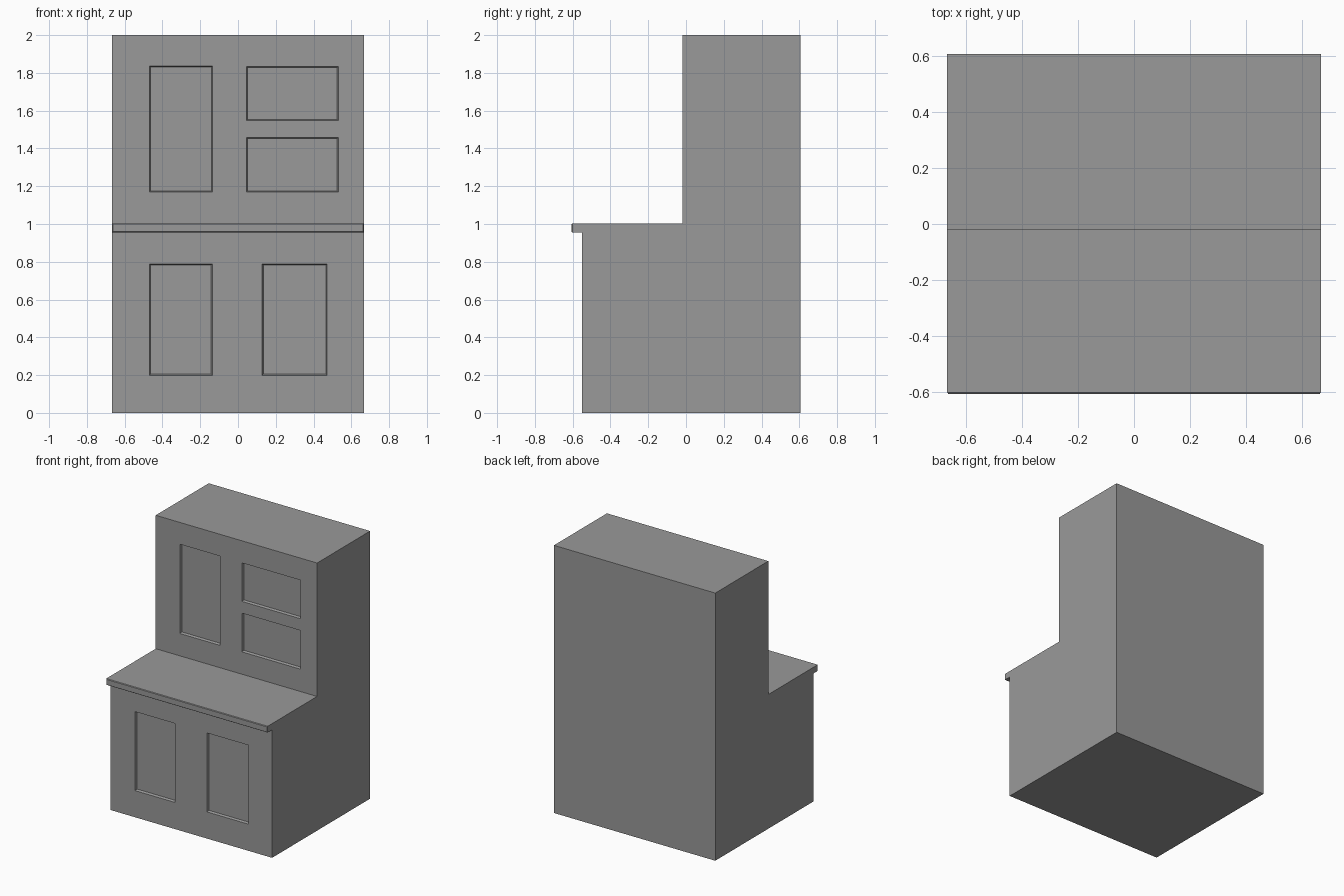
import bpy, bmesh

if "Cube" in bpy.data.objects:
    bpy.data.objects.remove(bpy.data.objects["Cube"])

HALF_W = 0.667
DEPTH, TAPER = 0.018, 0.006


def finish(bm, name):
    bmesh.ops.recalc_face_normals(bm, faces=bm.faces)
    mesh = bpy.data.meshes.new(name)
    bm.to_mesh(mesh)
    bm.free()
    obj = bpy.data.objects.new(name, mesh)
    bpy.context.collection.objects.link(obj)
    return obj


# Cabinet body: stepped side profile (y, z) swept across the width
profile = [(-0.55, 0), (0.607, 0), (0.607, 2), (-0.019, 2), (-0.019, 1.003),
           (-0.602, 1.003), (-0.602, 0.956), (-0.55, 0.956)]
bm = bmesh.new()
side = bm.faces.new([bm.verts.new((-HALF_W, y, z)) for y, z in profile])
swept = bmesh.ops.extrude_face_region(bm, geom=[side], use_keep_orig=True)
bmesh.ops.translate(bm, vec=(2 * HALF_W, 0, 0),
                    verts=[v for v in swept["geom"] if isinstance(v, bmesh.types.BMVert)])
bmesh.ops.recalc_face_normals(bm, faces=bm.faces)

# Chamfered front edge of the countertop
lip = [f for f in bm.faces if f.calc_center_median().y < -0.6]
bmesh.ops.inset_region(bm, faces=lip, thickness=0.004, depth=0.005,
                       use_even_offset=True, use_boundary=True)
body = finish(bm, "cabinet_body")
paint = bpy.data.materials.new("dark_grey")
paint.diffuse_color = (0.32, 0.32, 0.32, 1)
paint.use_nodes = True
paint.node_tree.nodes["Principled BSDF"].inputs["Base Color"].default_value = paint.diffuse_color
body.data.materials.append(paint)


# Tapered cutter for one recessed panel, smaller at the back
def panel_cutter(bm, front, x0, x1, z0, z1):
    rings = []
    for y, g in ((-DEPTH, -TAPER), (DEPTH, TAPER)):
        rings.append([bm.verts.new((x, front + y, z)) for x, z in
                      ((x0 + g, z0 + g), (x1 - g, z0 + g), (x1 - g, z1 - g), (x0 + g, z1 - g))])
    a, b = rings
    bm.faces.new(a)
    bm.faces.new(b)
    for i in range(4):
        j = (i + 1) % 4
        bm.faces.new((a[i], a[j], b[j], b[i]))


# Door and drawer panels: front y, x range, z range
panels = [(-0.019, -0.468, -0.134, 1.17, 1.837),
          (-0.019, 0.045, 0.531, 1.547, 1.835),
          (-0.019, 0.045, 0.531, 1.17, 1.459),
          (-0.55, -0.468, -0.136, 0.199, 0.789),
          (-0.55, 0.128, 0.472, 0.199, 0.789)]
bm = bmesh.new()
for p in panels:
    panel_cutter(bm, *p)
cutter = finish(bm, "panel_cutters")
cutter.hide_render = True

# Carve the panels and drop the cutter
mod = body.modifiers.new("panels", 'BOOLEAN')
mod.operation, mod.solver, mod.object = 'DIFFERENCE', 'EXACT', cutter
bpy.context.view_layer.objects.active = body
bpy.ops.object.modifier_apply(modifier=mod.name)
bpy.data.objects.remove(cutter)
